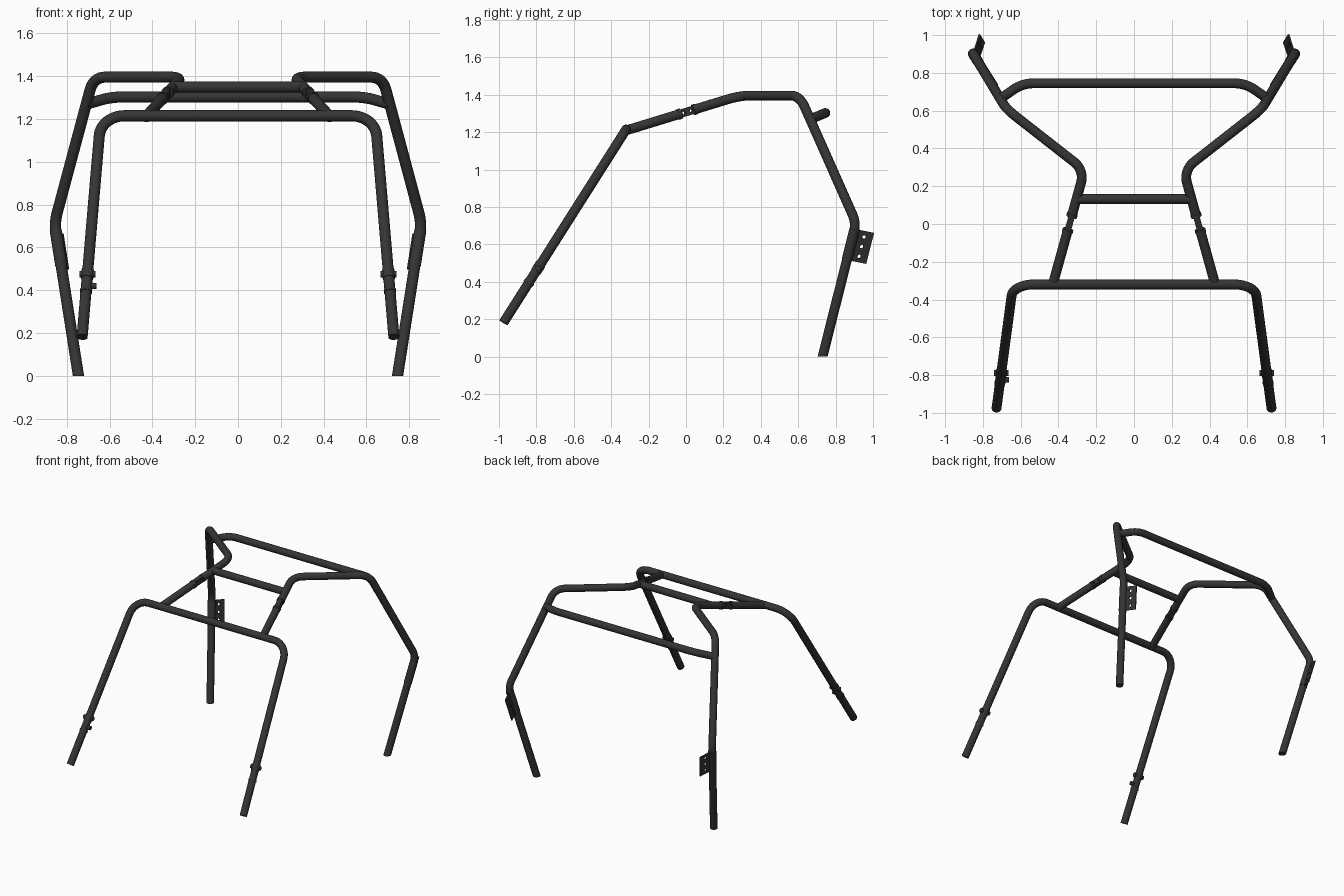
import bpy, bmesh, math
from mathutils import Vector, Matrix

if "Cube" in bpy.data.objects:
    bpy.data.objects.remove(bpy.data.objects["Cube"])

R = 0.026
black = bpy.data.materials.new("black_paint")
black.diffuse_color = (0.035, 0.035, 0.035, 1)
black.use_nodes = True
black.node_tree.nodes["Principled BSDF"].inputs["Base Color"].default_value = black.diffuse_color


def finish(curve, name, matrix=None, mirror=False, cut_floor=False):
    """Turn a curve into a smooth-shaded mesh part."""
    tmp = bpy.data.objects.new("tmp", curve)
    mesh = bpy.data.meshes.new_from_object(tmp)
    bpy.data.objects.remove(tmp)
    bpy.data.curves.remove(curve)
    if matrix:
        mesh.transform(matrix)
    bm = bmesh.new()
    bm.from_mesh(mesh)
    bmesh.ops.remove_doubles(bm, verts=bm.verts, dist=1e-5)
    if cut_floor:
        geom = bm.verts[:] + bm.edges[:] + bm.faces[:]
        cut = bmesh.ops.bisect_plane(bm, geom=geom, plane_co=(0, 0, 0),
                                     plane_no=(0, 0, -1), clear_outer=True)
        bmesh.ops.edgeloop_fill(bm, edges=[e for e in cut["geom_cut"]
                                           if isinstance(e, bmesh.types.BMEdge)])
    bmesh.ops.recalc_face_normals(bm, faces=bm.faces)
    bm.to_mesh(mesh)
    bm.free()
    mesh.name = name
    mesh.materials.clear()
    mesh.materials.append(black)
    ob = bpy.data.objects.new(name, mesh)
    bpy.context.collection.objects.link(ob)
    bpy.ops.object.select_all(action='DESELECT')
    ob.select_set(True)
    bpy.context.view_layer.objects.active = ob
    bpy.ops.object.shade_smooth_by_angle(angle=math.radians(35))
    if mirror:
        ob.modifiers.new("mirror", 'MIRROR').use_mirror_merge = False
    return ob


def fillet(pts, bends, steps=10):
    """Round the inner corners; bends are tangent lengths."""
    pts = [Vector(p) for p in pts]
    out = [pts[0]]
    for a, p, b, d in zip(pts, pts[1:], pts[2:], bends):
        u, v = (a - p).normalized(), (b - p).normalized()
        half = u.angle(v) / 2
        c = p + (u + v).normalized() * d / math.cos(half)
        s, e = p + u * d - c, p + v * d - c
        out += [c + s.normalized().slerp(e.normalized(), i / steps) * s.length
                for i in range(steps + 1)]
    return out + [pts[-1]]


def tube(name, pts, bends=(), r=R, **kw):
    cu = bpy.data.curves.new(name, 'CURVE')
    cu.dimensions = '3D'
    path = fillet(pts, bends)
    sp = cu.splines.new('POLY')
    sp.points.add(len(path) - 1)
    for q, p in zip(sp.points, path):
        q.co = (*p, 1)
    cu.bevel_depth = r
    cu.bevel_resolution = 8
    cu.use_fill_caps = True
    return finish(cu, name, **kw)


def plate(name, outline, holes, hole_r, thick, origin, u, v):
    """Flat plate with round holes, lying in the u-v plane."""
    cu = bpy.data.curves.new(name, 'CURVE')
    cu.dimensions = '2D'
    cu.fill_mode = 'BOTH'
    cu.extrude = thick / 2
    rings = [outline] + [[(x + hole_r * math.cos(k * math.pi / 8),
                           y + hole_r * math.sin(k * math.pi / 8)) for k in range(16)]
                         for x, y in holes]
    for ring in rings:
        sp = cu.splines.new('POLY')
        sp.points.add(len(ring) - 1)
        for q, (x, y) in zip(sp.points, ring):
            q.co = (x, y, 0, 1)
        sp.use_cyclic_u = True
    m = Matrix((u, v, u.cross(v))).transposed().to_4x4()
    return finish(cu, name, matrix=Matrix.Translation(origin) @ m, mirror=True)


# Front hoop
foot, top = Vector((-0.728, -0.976, 0.182)), Vector((-0.64, -0.32, 1.215))
flip = Vector((-1, 1, 1))
tube("front_hoop", [foot, top, top * flip, foot * flip], [0.11, 0.11])

# Clamp bands and bolts on the front legs
leg = (top - foot).normalized()


def on_leg(z):
    return foot + leg * ((z - foot.z) / leg.z)


for i, (z0, z1) in enumerate([(0.39, 0.402), (0.455, 0.495)]):
    tube(f"front_leg_band_{i}", [on_leg(z0), on_leg(z1)], r=R + 0.003, mirror=True)
p = on_leg(0.475)
tube("front_leg_bolt", [p - Vector((0.038, 0, 0)), p + Vector((0.038, 0, 0))],
     r=0.016, mirror=True)
p = on_leg(0.42)
tube("front_leg_pin", [p, p + Vector((0.046, 0, 0))], r=0.015)

# Roof struts and rear legs, split at the coupler
A, B = Vector((-0.43, -0.32, 1.21)), Vector((-0.262, 0.285, 1.395))
strut = (B - A).normalized()


def on_strut(y):
    return A + strut * ((y - A.y) / strut.y)


elbow, rear_foot = Vector((-0.857, 0.91, 0.715)), Vector((-0.745, 0.73, 0))
down = (rear_foot - elbow).normalized()
tube("roof_strut", [A, on_strut(-0.03)], mirror=True)
tube("rear_leg", [on_strut(0.04), B, (-0.675, 0.608, 1.395), elbow, rear_foot + down * 0.05],
     [0.07, 0.065, 0.05], mirror=True, cut_floor=True)

# Strut couplers: end collars with a drilled tongue between
for i, (y0, y1) in enumerate([(-0.045, -0.028), (0.038, 0.055)]):
    tube(f"coupler_collar_{i}", [on_strut(y0), on_strut(y1)], r=R + 0.003, mirror=True)
side = strut.cross(Vector((0, 0, 1))).normalized()
plate("coupler_tongue", [(-0.045, -0.021), (0.045, -0.021), (0.045, 0.021), (-0.045, 0.021)],
      [(-0.021, 0), (0.021, 0)], 0.009, 0.034, on_strut(0.005), strut, side.cross(strut))

# Cross bars
tube("roof_cross_bar", [(-0.302, 0.132, 1.35), (0.302, 0.132, 1.35)])
tube("rear_cross_bar", [(-0.712, 0.66, 1.268), (-0.59, 0.745, 1.303),
                        (0.59, 0.745, 1.303), (0.712, 0.66, 1.268)], [0.06, 0.06])

# Rear mounting plates with sleeves
mid = elbow + down * ((0.60 - elbow.z) / down.z)
out = Vector((0.03, 0.105, 0))
out = (out - down * out.dot(down)).normalized()
plate("rear_mount_plate", [(-0.086, 0.015), (0.086, 0.015), (0.086, 0.11), (-0.086, 0.11)],
      [(-0.054, 0.062), (0, 0.062), (0.054, 0.062)], 0.01, 0.008, mid, down, out)
tube("rear_mount_sleeve", [mid - down * 0.086, mid + down * 0.086], r=R + 0.002, mirror=True)
